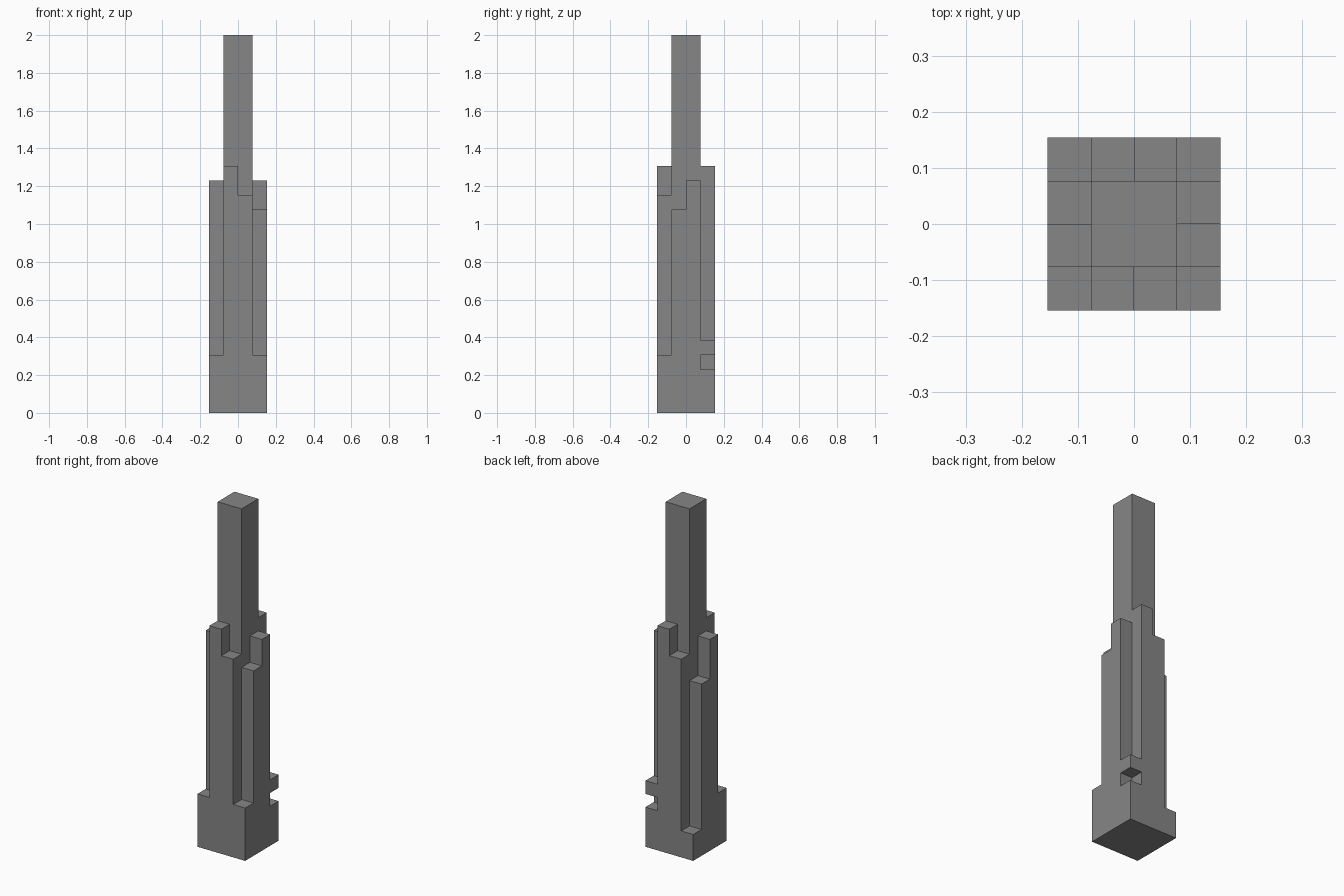
import bpy
import bmesh
from mathutils import Vector

if "Cube" in bpy.data.objects:
    bpy.data.objects.remove(bpy.data.objects["Cube"], do_unlink=True)

UNIT = 1 / 13  # the tower is 26 units tall and 4 units square

grey = bpy.data.materials.new("concrete_grey")
grey.use_nodes = True
grey.diffuse_color = (0.24, 0.24, 0.24, 1)
grey.node_tree.nodes["Principled BSDF"].inputs["Base Color"].default_value = grey.diffuse_color

solid = set()


def block(x, y, bottom, top, size=1):
    """Fill a square column of unit cells whose low corner is at x, y."""
    for i in range(size):
        for j in range(size):
            for k in range(bottom, top):
                solid.add((x + i, y + j, k))


# Central shaft
block(-1, -1, 0, 26, size=2)

# Stepped wings, two columns on each side
block(-1, -2, 0, 17)  # front
block(0, -2, 0, 15)
block(1, -1, 0, 14)   # left
block(1, 0, 0, 16)
block(0, 1, 0, 17)    # back
block(-1, 1, 0, 15)
block(-2, 0, 0, 13)   # right
block(-2, -1, 0, 16)

# Corner piers of the base, one of them split by a notch
block(-2, -2, 0, 4)
block(1, -2, 0, 4)
block(-2, 1, 0, 2)
block(1, 1, 0, 3)
block(1, 1, 4, 5)

# Skin the exposed sides and merge flat areas into single faces
bm = bmesh.new()
for cell in solid:
    centre = Vector(cell) + Vector((0.5, 0.5, 0.5))
    for axis in range(3):
        for sign in (-1, 1):
            n = Vector((0, 0, 0))
            n[axis] = sign
            if tuple(int(c + d) for c, d in zip(cell, n)) in solid:
                continue
            u = Vector((0, 0, 0))
            u[(axis + 1) % 3] = 0.5
            v = n.cross(u)
            middle = centre + n * 0.5
            corners = (-u - v, u - v, u + v, v - u)
            bm.faces.new([bm.verts.new((middle + c) * UNIT) for c in corners])
bmesh.ops.remove_doubles(bm, verts=bm.verts[:], dist=0.001)
bmesh.ops.dissolve_limit(bm, angle_limit=0.01, verts=bm.verts[:], edges=bm.edges[:])
bmesh.ops.recalc_face_normals(bm, faces=bm.faces[:])

mesh = bpy.data.meshes.new("stepped_tower")
bm.to_mesh(mesh)
bm.free()
mesh.materials.append(grey)
tower = bpy.data.objects.new("stepped_tower", mesh)
bpy.context.collection.objects.link(tower)
